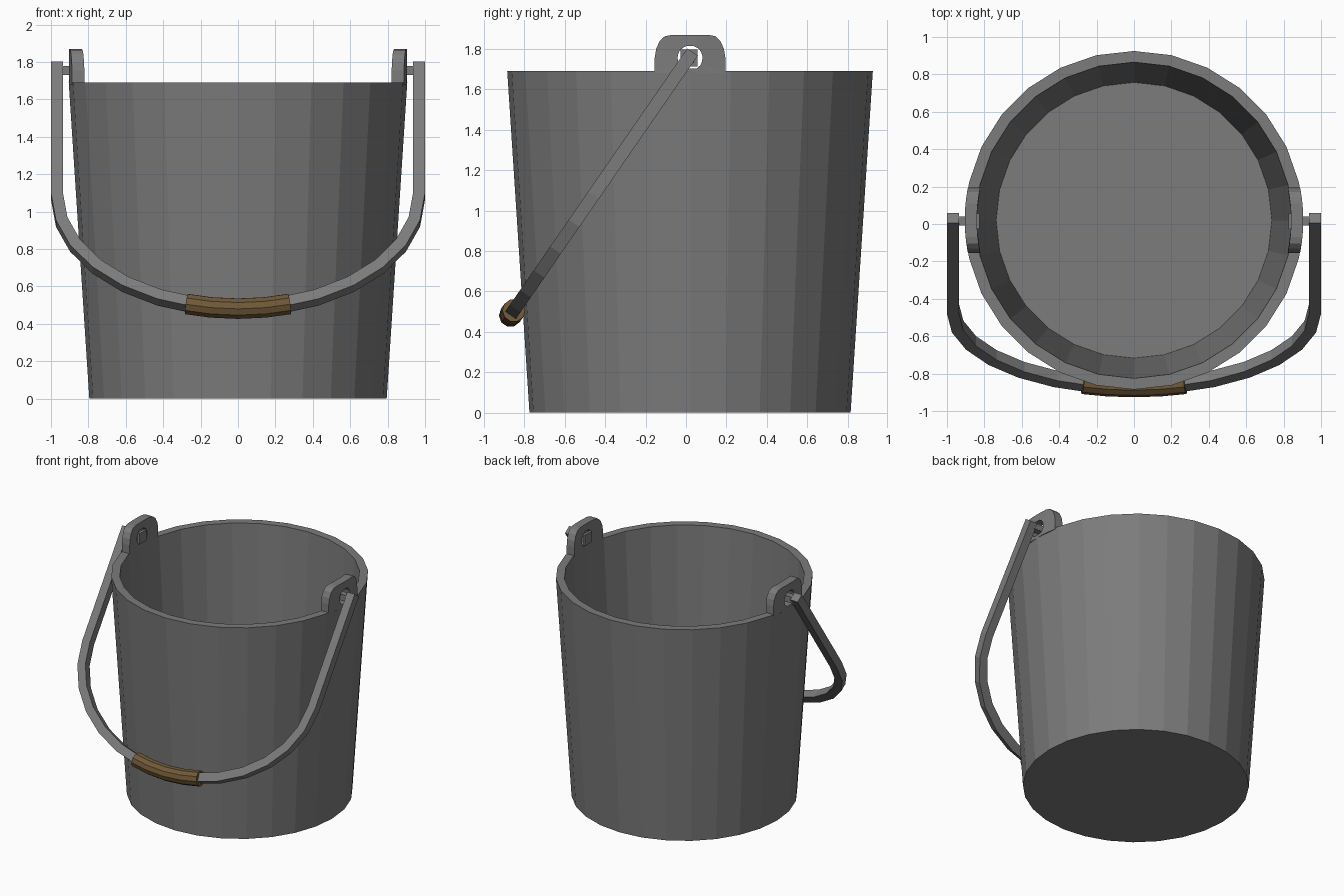
import bpy, bmesh, math
from mathutils import Vector

if "Cube" in bpy.data.objects:
    bpy.data.objects.remove(bpy.data.objects["Cube"])

CY = 0.02  # bucket axis in y


def material(name, col):
    m = bpy.data.materials.new(name)
    m.diffuse_color = (*col, 1)
    m.use_nodes = True
    m.node_tree.nodes["Principled BSDF"].inputs["Base Color"].default_value = m.diffuse_color
    return m


STEEL = material("grey_steel", (0.2, 0.2, 0.2))
WOOD = material("brown_wood", (0.165, 0.1, 0.04))


def finish(name, bm, mat):
    bmesh.ops.recalc_face_normals(bm, faces=bm.faces[:])
    me = bpy.data.meshes.new(name)
    bm.to_mesh(me)
    bm.free()
    me.materials.append(mat)
    ob = bpy.data.objects.new(name, me)
    bpy.context.collection.objects.link(ob)
    return ob


def skin(bm, rings, closed=False):
    """Join successive rings of points with quads, capping the ends if open."""
    vs = [[bm.verts.new(p) for p in r] for r in rings]
    n = len(vs[0])
    pairs = list(zip(vs, vs[1:])) + ([(vs[-1], vs[0])] if closed else [])
    for a, b in pairs:
        for i in range(n):
            j = (i + 1) % n
            bm.faces.new((a[i], a[j], b[j], b[i]))
    if not closed:
        bm.faces.new(vs[0])
        bm.faces.new(vs[-1])


# bucket body: outer wall, rim, inner wall, floor
N = 28
bm = bmesh.new()
skin(bm, [[(r * math.cos(2 * math.pi * i / N), CY + r * math.sin(2 * math.pi * i / N), z)
           for i in range(N)]
          for r, z in ((0.795, 0), (0.905, 1.69), (0.845, 1.69), (0.737, 0.06))])
finish("bucket_body", bm, STEEL)

# lugs: curved plates with a round hole
half = [(0.05, -0.075), (0.11, -0.075), (0.175, -0.075), (0.175, 0), (0.168, 0.045),
        (0.15, 0.085), (0.125, 0.108), (0.09, 0.115), (0.04, 0.115)]
outline = half + [(-y, z) for y, z in reversed(half)]
hole = [(0.062 * math.cos(math.atan2(z, y)), 0.062 * math.sin(math.atan2(z, y)))
        for y, z in outline]


def lug_ring(pts, side, r):
    return [(side * math.sqrt(r * r - y * y), CY + y, 1.755 + z) for y, z in pts]


def box(name, x0, x1, h, side):
    bm = bmesh.new()
    skin(bm, [[(side * x, CY - 0.005 + a * h, 1.755 + b * h)
               for a, b in ((-1, -1), (1, -1), (1, 1), (-1, 1))] for x in (x0, x1)])
    finish(name, bm, STEEL)


for side, tag in ((1, "right"), (-1, "left")):
    bm = bmesh.new()
    skin(bm, [lug_ring(outline, side, 0.905), lug_ring(outline, side, 0.84),
              lug_ring(hole, side, 0.84), lug_ring(hole, side, 0.905)], closed=True)
    finish("lug_" + tag, bm, STEEL)
    # pivot pin and its inner head
    box("pin_" + tag, 0.835, 0.95, 0.024, side)
    box("pin_head_" + tag, 0.826, 0.846, 0.042, side)

# hanging handle: swept in a tilted plane
PIVOT = Vector((0, 0.015, 1.76))
DOWN = (Vector((0, -0.87, 0.48)) - PIVOT).normalized()
NORM = Vector((1, 0, 0)).cross(DOWN)


def arc(t):
    return (0.967 * math.cos(t), 0.83 + 0.725 * math.sin(t))


def sweep(name, path, sect, mat):
    rings = []
    for i, p in enumerate(path):
        a, b = path[max(i - 1, 0)], path[min(i + 1, len(path) - 1)]
        t = Vector((b[0] - a[0], b[1] - a[1])).normalized()
        side = Vector((1, 0, 0)) * -t.y + DOWN * t.x
        c = PIVOT + Vector((p[0], 0, 0)) + DOWN * p[1]
        rings.append([c + side * u + NORM * v for u, v in sect])
    bm = bmesh.new()
    skin(bm, rings)
    finish(name, bm, mat)


h = 0.032
square = [(-h, -h), (h, -h), (h, h), (-h, h)]
S = 14
sweep("handle", [(0.967, -0.03)] + [arc(math.pi * i / S) for i in range(S + 1)]
      + [(-0.967, -0.03)], square, STEEL)

# wooden grip
octagon = [(0.057 * math.cos(math.pi * (i + 0.5) / 5), 0.057 * math.sin(math.pi * (i + 0.5) / 5))
           for i in range(10)]
sweep("grip", [arc(math.radians(90 + a)) for a in (-16.5, -8.5, 0, 8.5, 16.5)], octagon, WOOD)
